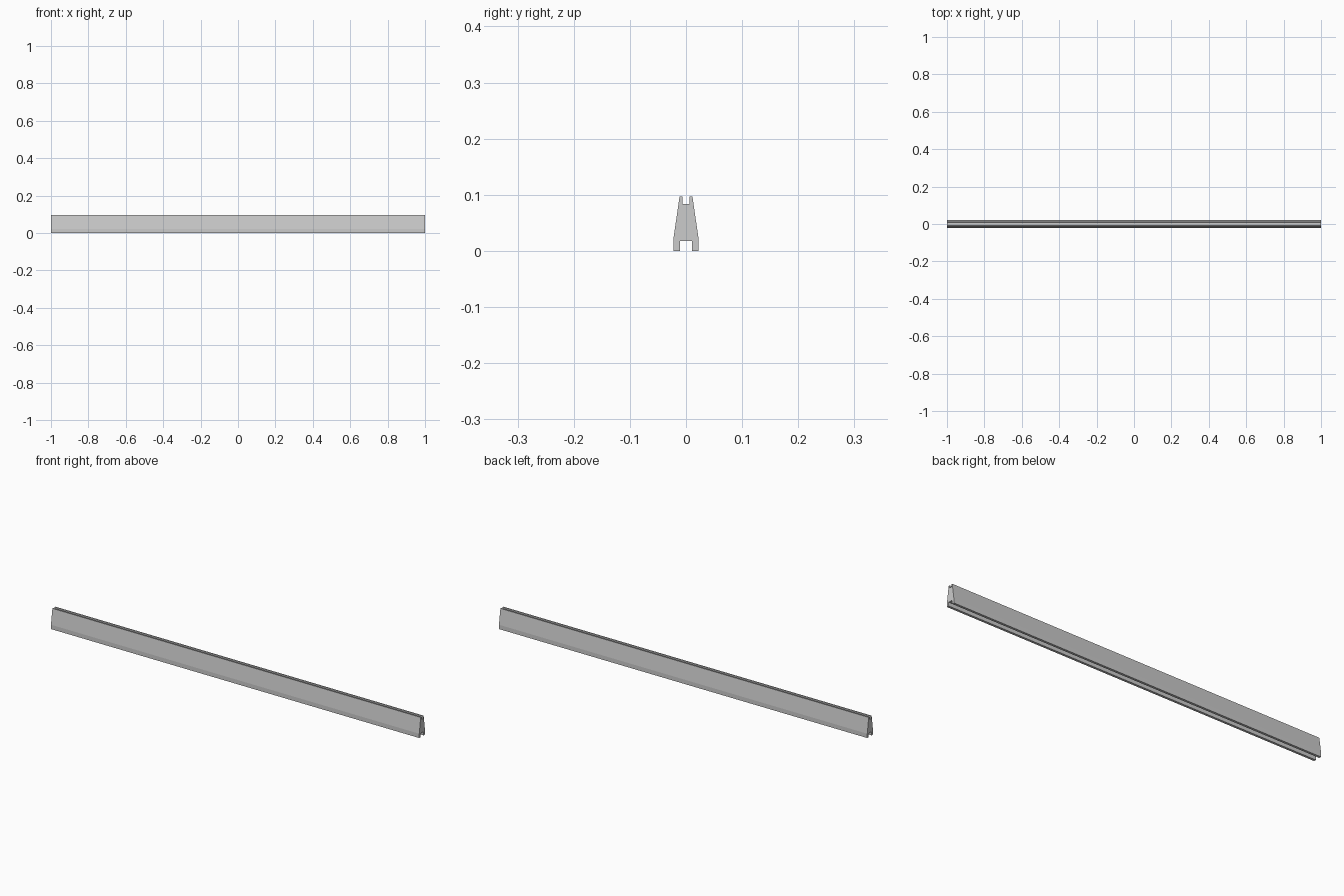
import bpy, bmesh

if "Cube" in bpy.data.objects:
    bpy.data.objects.remove(bpy.data.objects["Cube"])

# Half cross-section (y, z), from the bottom slot round to the top groove
half = [(0.011, 0.018), (0.011, 0.0), (0.0225, 0.0), (0.0225, 0.021),
        (0.0115, 0.097), (0.006, 0.097), (0.006, 0.084)]
profile = half + [(-y, z) for y, z in reversed(half)]

# Rail: mirrored profile extruded along x
bm = bmesh.new()
face = bm.faces.new([bm.verts.new((-1, y, z)) for y, z in profile])
ext = bmesh.ops.extrude_face_region(bm, geom=[face], use_keep_orig=True)
verts = [g for g in ext["geom"] if isinstance(g, bmesh.types.BMVert)]
bmesh.ops.translate(bm, verts=verts, vec=(2, 0, 0))
bmesh.ops.recalc_face_normals(bm, faces=bm.faces[:])

mesh = bpy.data.meshes.new("grooved_rail")
bm.to_mesh(mesh)
bm.free()
rail = bpy.data.objects.new("grooved_rail", mesh)
bpy.context.collection.objects.link(rail)
